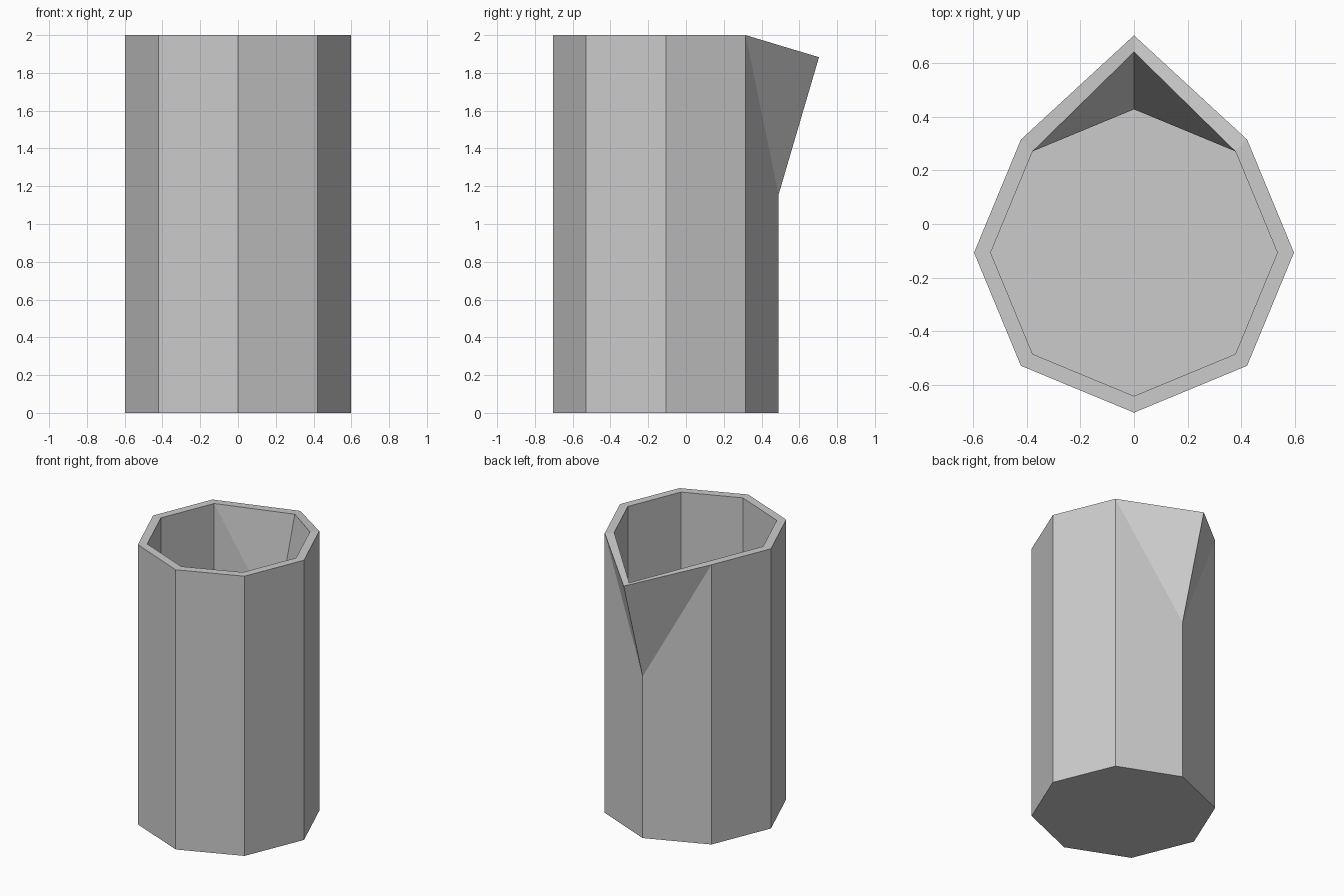
import bpy, bmesh, math

if "Cube" in bpy.data.objects:
    bpy.data.objects.remove(bpy.data.objects["Cube"])

SIDES, BACK = 8, 2          # vertex 2 of the octagon points to +y
CENTRE_Y, HEIGHT, FLOOR = -0.107, 2.0, 0.06
bm = bmesh.new()


def ring(radius, z, back_z=None):
    """Octagon ring; back_z lowers the vertex under the spout."""
    verts = []
    for i in range(SIDES):
        a = i * math.tau / SIDES
        h = back_z if back_z is not None and i == BACK else z
        verts.append(bm.verts.new((radius * math.cos(a),
                                   CENTRE_Y + radius * math.sin(a), h)))
    return verts


def shell(radius, base_z, notch_z, lip_y, lip_z):
    """Base, walls and pulled-out spout; returns the rim loop."""
    base = ring(radius, base_z)
    top = ring(radius, HEIGHT, notch_z)
    bm.faces.new(base)
    for i in range(SIDES):
        j = (i + 1) % SIDES
        bm.faces.new((base[i], base[j], top[j], top[i]))
    lip = bm.verts.new((0, lip_y, lip_z))
    for side in (BACK - 1, BACK + 1):
        bm.faces.new((top[side], top[BACK], lip))
    return top[:BACK] + [lip] + top[BACK + 1:]


# Outer body and inner cavity, each with its spout
outer = shell(0.597, 0.0, 1.155, 0.704, 1.883)
inner = shell(0.535, FLOOR, 1.19, 0.642, 1.883)

# Rim joining the two
for i in range(SIDES):
    j = (i + 1) % SIDES
    bm.faces.new((outer[i], outer[j], inner[j], inner[i]))

bmesh.ops.recalc_face_normals(bm, faces=bm.faces[:])
mesh = bpy.data.meshes.new("pitcher")
bm.to_mesh(mesh)
bm.free()
pitcher = bpy.data.objects.new("pitcher", mesh)
bpy.context.collection.objects.link(pitcher)
